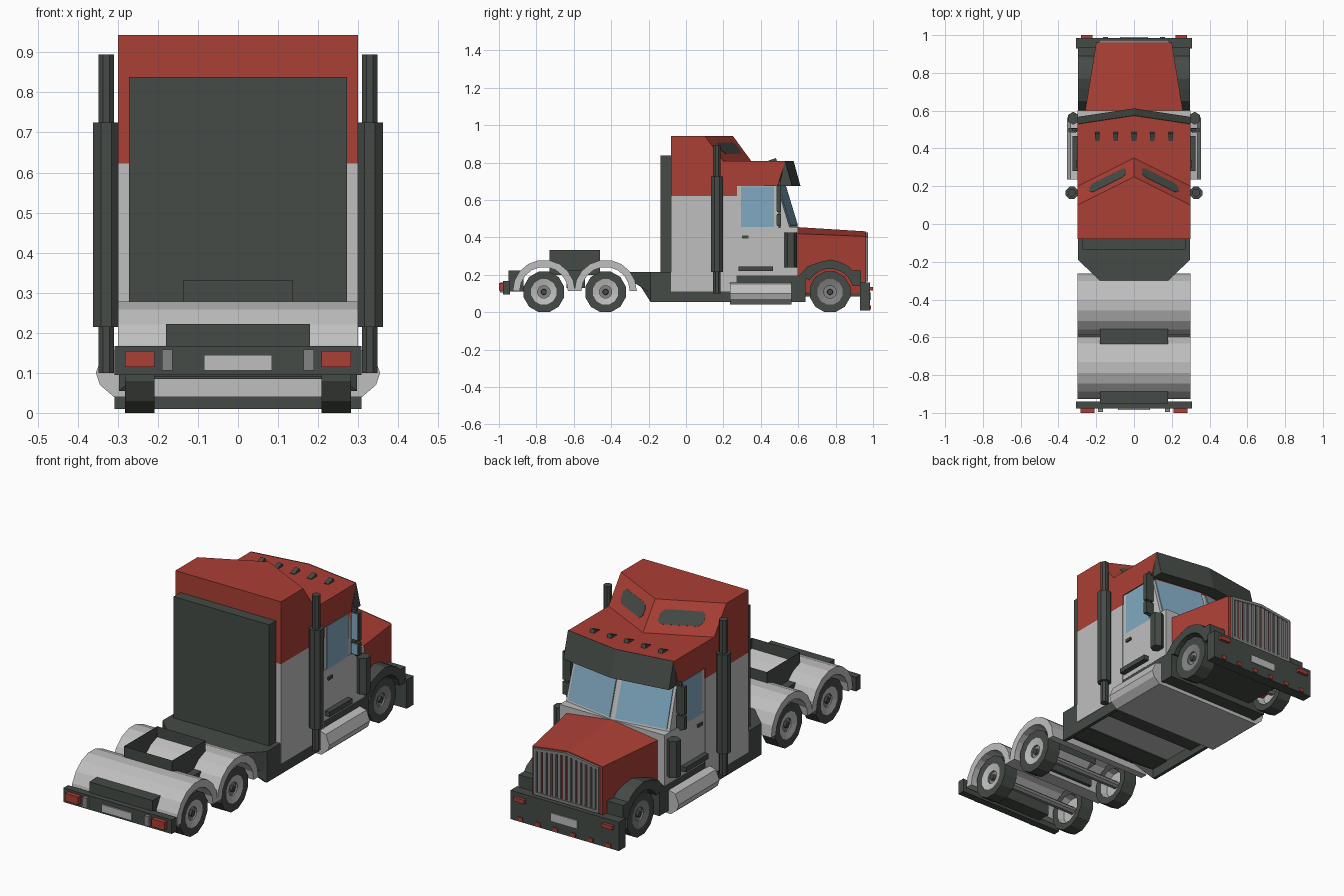
import bpy, bmesh, math
from mathutils import Vector

if "Cube" in bpy.data.objects:
    bpy.data.objects.remove(bpy.data.objects["Cube"])


def mat(name, r, g, b):
    m = bpy.data.materials.new(name)
    m.diffuse_color = (r, g, b, 1)
    m.use_nodes = True
    m.node_tree.nodes["Principled BSDF"].inputs["Base Color"].default_value = m.diffuse_color
    return m


RED = mat("red paint", 0.41, 0.05, 0.035)
DARK = mat("dark trim", 0.06, 0.07, 0.062)
SILVER = mat("silver", 0.52, 0.52, 0.52)
GREY = mat("mid grey", 0.23, 0.23, 0.23)
GLASS = mat("blue glass", 0.22, 0.40, 0.54)


def finish(name, bm, *mats):
    bmesh.ops.recalc_face_normals(bm, faces=bm.faces)
    me = bpy.data.meshes.new(name)
    bm.to_mesh(me)
    bm.free()
    for m in mats:
        me.materials.append(m)
    ob = bpy.data.objects.new(name, me)
    bpy.context.collection.objects.link(ob)
    return ob


def hull(name, pts, m):
    bm = bmesh.new()
    vs = [bm.verts.new(p) for p in pts]
    r = bmesh.ops.convex_hull(bm, input=vs)
    junk = [v for v in set(r["geom_interior"] + r["geom_unused"]) if isinstance(v, bmesh.types.BMVert)]
    bmesh.ops.delete(bm, geom=junk, context='VERTS')
    bmesh.ops.dissolve_limit(bm, angle_limit=0.01, verts=bm.verts, edges=bm.edges)
    return finish(name, bm, m)


def sym(*pts):
    return [(s * x, y, z) for x, y, z in pts for s in (-1, 1)]


def box(name, x0, x1, y0, y1, z0, z1, m):
    return hull(name, [(x, y, z) for x in (x0, x1) for y in (y0, y1) for z in (z0, z1)], m)


def prism(name, yz, x0, x1, m):
    bm = bmesh.new()
    f = bm.faces.new([bm.verts.new((x0, y, z)) for y, z in yz])
    r = bmesh.ops.extrude_face_region(bm, geom=[f], use_keep_orig=True)
    bmesh.ops.translate(bm, vec=(x1 - x0, 0, 0), verts=[v for v in r["geom"] if isinstance(v, bmesh.types.BMVert)])
    return finish(name, bm, m)


def plate(name, corners, u0, u1, v0, v1, m, ch=0.0, t=0.005):
    """Thin panel on a quad given as bottom a, b then top c, d."""
    a, b, c, d = map(Vector, corners)
    n = (b - a).cross(d - a).normalized()
    if n.dot(a - Vector((0, 0.2, 0.4))) < 0:
        n = -n
    cv = ch * (v1 - v0)
    cu = cv * (d - a).length / (b - a).length
    uv = [(u0 + cu, v0), (u1 - cu, v0), (u1, v0 + cv), (u1, v1 - cv),
          (u1 - cu, v1), (u0 + cu, v1), (u0, v1 - cv), (u0, v0 + cv)] if ch else \
         [(u0, v0), (u1, v0), (u1, v1), (u0, v1)]
    ps = [a.lerp(b, u).lerp(d.lerp(c, u), v) for u, v in uv]
    return hull(name, [p - n * 0.003 for p in ps] + [p + n * t for p in ps], m)


def lathe(name, rings, origin, axis, n, bands, mats):
    """Rings of (distance along axis, radius); bands gives a material index per ring gap."""
    bm = bmesh.new()
    loops = []
    for d, r in rings:
        ring = []
        for i in range(n):
            a = 2 * math.pi * (i + 0.5) / n
            p, q = r * math.cos(a), r * math.sin(a)
            o = Vector((d, p, q)) if axis == 'X' else Vector((p, q, d))
            ring.append(bm.verts.new(o + Vector(origin)))
        loops.append(ring)
    for k in range(len(loops) - 1):
        for i in range(n):
            j = (i + 1) % n
            f = bm.faces.new((loops[k][i], loops[k][j], loops[k + 1][j], loops[k + 1][i]))
            f.material_index = bands[k]
    for l, b in ((loops[0], bands[0]), (loops[-1], bands[-1])):
        bm.faces.new(l).material_index = b
    return finish(name, bm, *mats)


# Sleeper and cab body
box("sleeper_lower", -.30, .30, -.08, .27, .11, .622, SILVER)
box("sleeper_upper", -.30, .30, -.08, .272, .622, .807, RED)
hull("sleeper_roof", sym((.3, -.08, .8), (.3, -.08, .943), (.3, .10, .943), (.3, .20, .807), (.3, .20, .8))
     + [(0, .25, .943), (0, .35, .807), (0, .35, .8)], RED)
box("cab_lower", -.298, .298, .26, .60, .195, .455, SILVER)
hull("cab_upper", sym((.296, .26, .45), (.296, .26, .68), (.29, .485, .68), (.295, .555, .45))
     + [(0, .53, .68), (0, .60, .45)], SILVER)
hull("cab_roof", sym((.3, .26, .675), (.3, .26, .807), (.3, .53, .807), (.3, .49, .675))
     + [(0, .575, .807), (0, .535, .675)], RED)
box("rear_panel", -.272, .272, -.135, -.08, .21, .838, DARK)

# Engine hood with a centre ridge
hull("hood", sym((.26, .59, .10), (.26, .59, .42), (.2, .962, .16), (.2, .962, .405), (.2, .93, .10))
     + [(0, .59, .4551), (0, .962, .432)], RED)
box("engine_underside", -.2, .2, .62, .94, .085, .11, DARK)

# Grille frame and slats
for s in (-1, 1):
    box("grille_side", s * .17, s * .185, .96, .974, .17, .395, GREY)
    hull("grille_top", [(x, y, z + dz) for x, z in ((0, .412), (s * .185, .387))
                        for y in (.96, .974) for dz in (0, .015)], GREY)
box("grille_bottom", -.185, .185, .96, .974, .165, .18, GREY)
for i in range(12):
    x = (i - 5.5) * .028
    box("grille_slat", x - .009, x + .009, .96, .971, .175, .415 - abs(x) * .135, GREY)

# Visor, windscreen, roof panels and side fittings
for s in (-1, 1):
    hull("visor", [(0, .575, .809), (s * .3, .53, .809), (0, .612, .675), (s * .3, .567, .675),
                   (0, .57, .803), (s * .3, .525, .803), (0, .545, .675), (s * .3, .50, .675)], DARK)
    plate("windscreen", [(0, .60, .45), (s * .295, .555, .45), (s * .29, .485, .68), (0, .53, .68)],
          .05, .95, .06, .98, GLASS)
    plate("roof_window", [(0, .35, .807), (s * .3, .20, .807), (s * .3, .10, .943), (0, .25, .943)],
          .14, .78, .28, .72, DARK, .25, .002)
    plate("door_window", [(s * .296, .295, .45), (s * .296, .47, .45), (s * .296, .47, .672), (s * .296, .295, .672)],
          0, 1, 0, 1, GLASS, 0, .002)
    box("door_handle", s * .295, s * .306, .30, .335, .395, .41, DARK)
    box("door_step", s * .28, s * .325, .28, .465, .22, .245, DARK)
    # Exhaust stack
    lathe("exhaust_stack", [(.10, .021), (.215, .021), (.215, .035), (.725, .035), (.725, .021), (.895, .021)],
          (s * .329, .165, 0), 'Z', 8, [0] * 5, [DARK])
    # Air cleaner
    lathe("air_cleaner", [(.24, .034), (.427, .034)], (s * .321, .56, 0), 'Z', 6, [0], [DARK])
    # Mirrors with glass facing the rear
    for z0, z1 in ((.535, .68), (.46, .525)):
        box("mirror", s * .302, s * .347, .487, .508, z0, z1, DARK)
        box("mirror_glass", s * .307, s * .342, .483, .489, z0 + .006, z1 - .006, GLASS)
    box("mirror_post", s * .318, s * .328, .495, .505, .45, .70, DARK)
    box("mirror_arm", s * .28, s * .325, .495, .505, .685, .695, DARK)
for i in range(-2, 3):
    hull("roof_marker", [(i * .097 + dx, y, z) for dx in (-.012, .012)
                         for y, z in ((.44, .80), (.44, .81), (.48, .824), (.49, .80))], DARK)

# Chassis: open below, with side skirts, cross members and a full width tank
for s in (-1, 1):
    prism("chassis_skirt", [(-.19, .055), (.64, .055), (.64, .195), (.2, .195), (.2, .12),
                            (-.08, .12), (-.08, .215), (-.19, .215)], s * .28, s * .297, DARK)
    hull("chassis_corner", [(s * (x - dx), y, z) for dx in (0, .015) for x, y, z in
                            ((.297, -.19, .055), (.297, -.19, .215), (.18, -.25, .15), (.18, -.25, .215))], DARK)
hull("chassis_rear", sym((.29, -.08, .105), (.297, -.08, .215), (.297, -.19, .215), (.18, -.25, .215),
                         (.29, -.19, .105), (.18, -.25, .15), (.18, -.30, .215), (.18, -.30, .17)), DARK)
box("cross_member", -.285, .285, .10, .19, .085, .12, DARK)
box("front_cross_member", -.285, .285, .57, .64, .055, .195, DARK)
hull("side_tank", sym(*[(x, y, z) for y in (.235, .565) for x, z in
                        ((.30, .16), (.335, .15), (.355, .10), (.345, .07), (.31, .04))]), SILVER)
box("frame_rear", -.18, .18, -.95, -.87, .11, .222, DARK)
box("frame_middle", -.18, .18, -.64, -.54, .13, .222, DARK)

# Coupling frame: open walls
bm = bmesh.new()
low, top = [[bm.verts.new((x, y, z)) for x, y in ((-.137, -.73), (.137, -.73), (.137, -.46), (-.137, -.46))]
            for z in (.2, .332)]
for i in range(4):
    j = (i + 1) % 4
    bm.faces.new((low[i], low[j], top[j], top[i]))
finish("coupling_frame", bm, DARK)


# Wheels, axles and fenders
def arc(cy, cz, r, a0, a1, n):
    return [(cy + r * math.cos(math.radians(a0 + (a1 - a0) * i / n)),
             cz + r * math.sin(math.radians(a0 + (a1 - a0) * i / n))) for i in range(n + 1)]


for y, kind in ((.77, "front"), (-.43, "middle"), (-.76, "rear")):
    for s in (-1, 1):
        rings = [(.245, .02), (.245, .07), (.208, .078), (.208, .112), (.282, .112), (.282, .07),
                 (.274, .034), (.265, .034), (.265, .016), (.276, .014)]
        bands = [2, 2, 0, 0, 0, 1, 1, 1, 0] if kind == "front" else [2, 2, 0, 0, 0, 2, 1, 1, 0]
        lathe(kind + "_wheel", [(s * d, r) for d, r in rings], (0, y, .1085), 'X', 12, bands, [DARK, GREY, SILVER])
    lathe(kind + "_axle", [(-.25, .02), (.25, .02)], (0, y, .1085), 'X', 8, [0], [GREY])
    if kind != "front":
        prism(kind + "_fender", arc(y, .113, .167, 0, 180, 9) + arc(y, .113, .129, 180, 0, 9), -.3, .3, SILVER)
for s in (-1, 1):
    prism("front_fender", [(.605, .195), (.65, .245), (.715, .268), (.77, .281), (.825, .268), (.87, .245),
                           (.89, .222), (.935, .222), (.935, .14)]
          + arc(.77, .108, .125, 15, 150, 8), s * .2, s * .297, DARK)

# Front bumper, lights and plate
box("front_bumper", -.308, .308, .93, .985, .01, .158, DARK)
box("front_plate", -.075, .075, .98, .99, .065, .105, SILVER)
for s in (-1, 1):
    box("front_lamp", s * .22, s * .28, .98, 1.0, .115, .135, RED)
    for x in (.05, .15, .25):
        box("bumper_marker", s * x - .013, s * x + .013, .98, .99, .015, .035, RED)

# Rear bumper, lamps and plate
box("rear_bumper", -.308, .308, -.978, -.94, .095, .167, DARK)
box("rear_plate", -.085, .085, -.985, -.975, .106, .144, SILVER)
for s in (-1, 1):
    box("tail_lamp", s * .208, s * .282, -1.0, -.97, .115, .155, RED)
    box("reverse_lamp", s * .163, s * .19, -.995, -.97, .106, .158, GREY)
